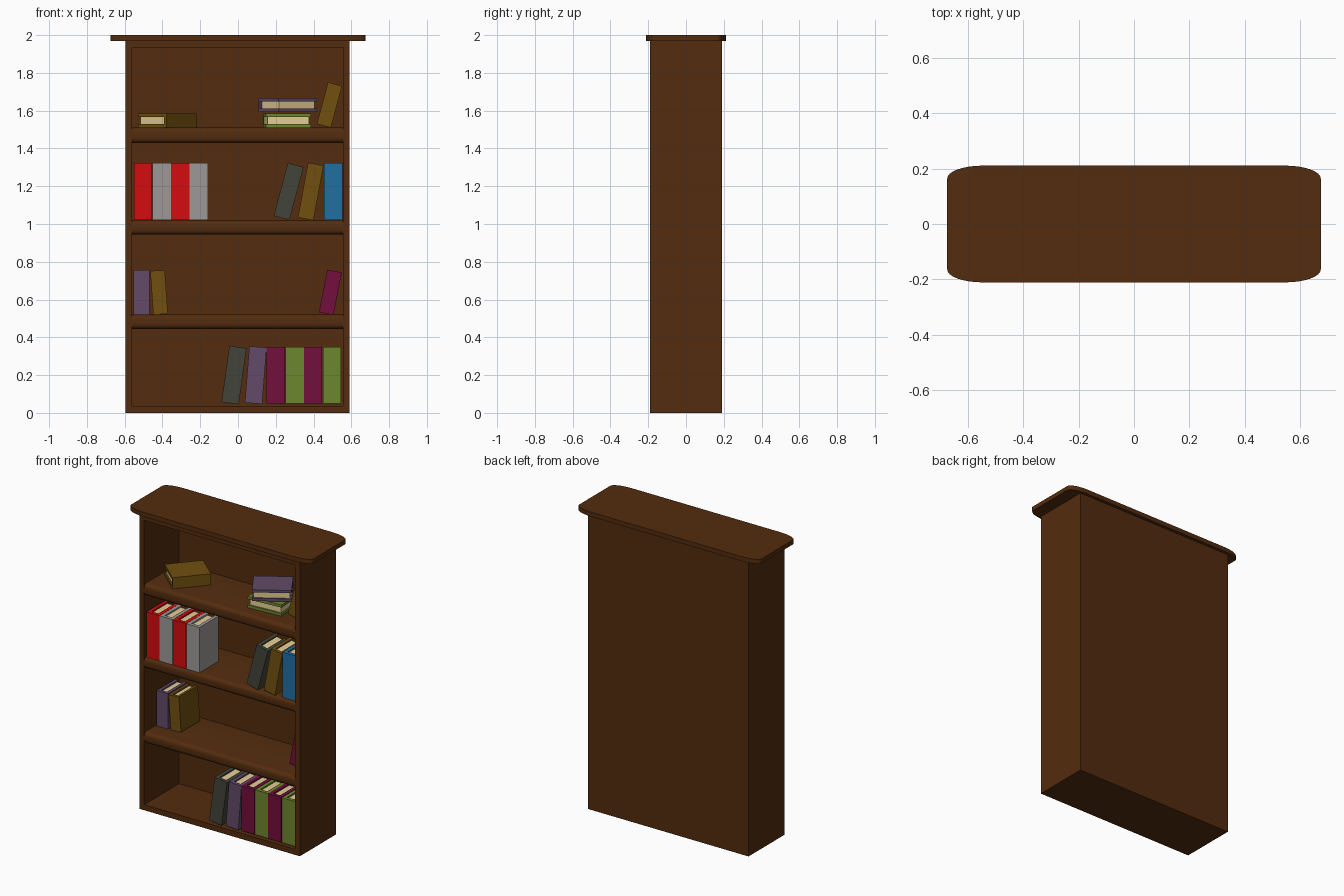
import bpy, bmesh, math
from mathutils import Matrix, Vector

cube = bpy.data.objects.get("Cube")
if cube:
    bpy.data.objects.remove(cube)


def make_material(name, rgb):
    lin = [((c / 255 + 0.055) / 1.055) ** 2.4 if c > 10 else c / 255 / 12.92 for c in rgb]
    mat = bpy.data.materials.new(name)
    mat.use_nodes = True
    mat.diffuse_color = (*lin, 1)
    mat.node_tree.nodes["Principled BSDF"].inputs["Base Color"].default_value = (*lin, 1)
    return mat


MATS = {name: make_material(name, rgb) for name, rgb in {
    "wood": (83, 44, 14), "red": (212, 12, 14), "grey": (158, 152, 152),
    "slate": (66, 68, 56), "mustard": (113, 80, 16), "blue": (34, 110, 162),
    "purple": (98, 74, 104), "plum": (115, 14, 60), "green": (108, 134, 46),
    "paper": (230, 206, 150)}.items()}


def finish(name, bm, mats, matrix=Matrix()):
    bmesh.ops.recalc_face_normals(bm, faces=bm.faces)
    mesh = bpy.data.meshes.new(name)
    bm.to_mesh(mesh)
    bm.free()
    for m in mats:
        mesh.materials.append(MATS[m])
    ob = bpy.data.objects.new(name, mesh)
    ob.matrix_world = matrix
    bpy.context.collection.objects.link(ob)
    return ob


def add_box(bm, lo, hi):
    lo, hi = Vector(lo), Vector(hi)
    size = Matrix.Diagonal((*(hi - lo), 1))
    geo = bmesh.ops.create_cube(bm, size=1, matrix=Matrix.Translation((lo + hi) / 2) @ size)
    return {f for v in geo["verts"] for f in v.link_faces}


def extrude_outline(bm, points, z0, z1):
    face = bm.faces.new([bm.verts.new((x, y, z0)) for x, y in points])
    top = bmesh.ops.extrude_face_region(bm, geom=[face])["geom"]
    verts = [g for g in top if isinstance(g, bmesh.types.BMVert)]
    bmesh.ops.translate(bm, verts=verts, vec=(0, 0, z1 - z0))


def box(name, lo, hi):
    bm = bmesh.new()
    add_box(bm, lo, hi)
    return finish(name, bm, ["wood"])


# Case
L, R, IL, IR, D, TOP = -0.595, 0.59, -0.56, 0.555, 0.19, 1.97
box("right_side", (L, -D, 0), (IL, D, TOP))
box("left_side", (IR, -D, 0), (R, D, TOP))
box("back_panel", (IL, 0.178, 0), (IR, D, TOP))
box("base_board", (IL, -D, 0), (IR, 0.178, 0.037))
box("top_rail", (IL, -D, 1.935), (IR, 0.178, TOP))

# Shelves with rounded front edges
for i, (z0, z1) in enumerate([(0.445, 0.52), (0.945, 1.02), (1.43, 1.51)]):
    bm = bmesh.new()
    add_box(bm, (IL, -D, z0), (IR, 0.178, z1))
    nose = [e for e in bm.edges if all(v.co.y < -0.18 for v in e.verts)
            and e.verts[0].co.z == e.verts[1].co.z]
    bmesh.ops.bevel(bm, geom=nose, offset=0.025, segments=4, profile=0.5, affect="EDGES")
    shelf = finish(f"shelf_{i + 1}", bm, ["wood"])
    bpy.ops.object.select_all(action="DESELECT")
    shelf.select_set(True)
    bpy.context.view_layer.objects.active = shelf
    bpy.ops.object.shade_smooth_by_angle(angle=math.radians(35))

# Top slab with elliptical corners
outline = []
for q, (sx, sy) in enumerate([(1, 1), (-1, 1), (-1, -1), (1, -1)]):
    for k in range(9):
        a = math.pi / 2 * (q + k / 8)
        outline.append((sx * 0.545 + 0.13 * math.cos(a), sy * 0.165 + 0.046 * math.sin(a)))
bm = bmesh.new()
extrude_outline(bm, outline, TOP, 2.0)
finish("top_slab", bm, ["wood"])


# Books: spine faces -y, thickness along x, origin at the middle
count = 0


def book(colour, thick, height, matrix, depth=0.2):
    global count
    count += 1
    t, d, h, c = thick / 2, depth / 2, height / 2, thick * 0.24
    bm = bmesh.new()
    cover = [(-t, -d), (t, -d), (t, d), (t - c, d), (t - c, c - d),
             (c - t, c - d), (c - t, d), (-t, d)]
    extrude_outline(bm, cover, -h, h)
    for f in add_box(bm, (c - t, c - d, 0.01 - h), (t - c, d - 0.01, h - 0.01)):
        f.material_index = 1
    finish(f"{colour}_book_{count}", bm, [colour, "paper"], matrix)


def standing(colour, x, z, y, thick, height, lean=0):
    book(colour, thick, height,
         Matrix.Translation((x, y, z)) @ Matrix.Rotation(math.radians(lean), 4, "Y"))


def lying(colour, x, y, z, yaw):
    book(colour, 0.075, 0.24, Matrix.Translation((x, y, z))
         @ Matrix.Rotation(math.radians(yaw), 4, "Z") @ Matrix.Rotation(math.pi / 2, 4, "Y"))


# Bottom row
for colour, x, lean in [("slate", -0.021, 8), ("purple", 0.094, 4.5), ("plum", 0.2, 0),
                        ("green", 0.3, 0), ("plum", 0.397, 0), ("green", 0.498, 0)]:
    standing(colour, x, 0.2, -0.08, 0.092 if lean else 0.097, 0.3, lean)

# Second row
standing("purple", -0.511, 0.638, 0.03, 0.083, 0.236)
standing("mustard", -0.418, 0.638, 0.03, 0.077, 0.232, -4)
standing("plum", 0.489, 0.638, 0.03, 0.078, 0.23, 11)

# Third row
for i, colour in enumerate(["red", "grey", "red", "grey"]):
    standing(colour, -0.503 + i * 0.0985, 1.172, -0.08, 0.097, 0.302)
standing("slate", 0.268, 1.172, -0.08, 0.086, 0.29, 15)
standing("mustard", 0.385, 1.172, -0.08, 0.084, 0.295, 10.5)
standing("blue", 0.503, 1.172, -0.08, 0.098, 0.302)

# Top row
lying("mustard", -0.375, 0.006, 1.548, 49)
lying("green", 0.26, 0.0, 1.548, 184)
lying("purple", 0.263, -0.01, 1.63, 212)
standing("mustard", 0.484, 1.63, 0.03, 0.077, 0.228, 15)
